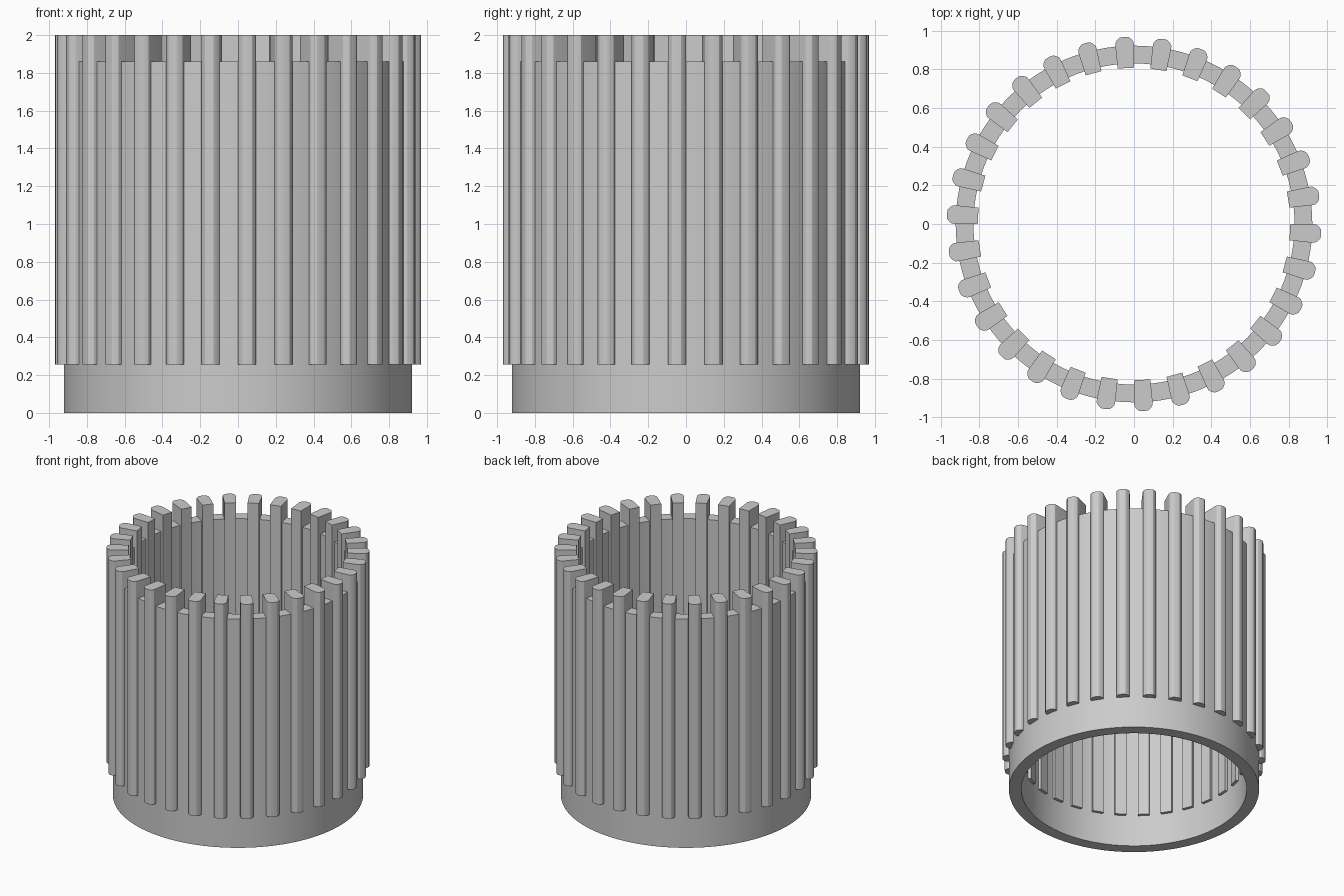
import bpy, bmesh, math
from math import cos, sin, radians

cube = bpy.data.objects.get("Cube")
if cube:
    bpy.data.objects.remove(cube, do_unlink=True)

grey = bpy.data.materials.new("light grey")
grey.use_nodes = True
colour = (0.6, 0.6, 0.6, 1)
grey.diffuse_color = colour
grey.node_tree.nodes["Principled BSDF"].inputs["Base Color"].default_value = colour

RIBS = 30
SEGMENTS = 120
RIB_BOTTOM, RIB_TOP = 0.255, 2.0
RING_TOP = 1.86


def finish(name, bm):
    bmesh.ops.recalc_face_normals(bm, faces=bm.faces)
    mesh = bpy.data.meshes.new(name)
    bm.to_mesh(mesh)
    bm.free()
    mesh.materials.append(grey)
    obj = bpy.data.objects.new(name, mesh)
    bpy.context.collection.objects.link(obj)
    bpy.ops.object.select_all(action="DESELECT")
    obj.select_set(True)
    bpy.context.view_layer.objects.active = obj
    bpy.ops.object.shade_smooth_by_angle(angle=radians(20))
    return obj


# Open sleeve: a rectangular wall section swept around the axis
bm = bmesh.new()
section = [(0.83, 0), (0.922, 0), (0.922, RING_TOP), (0.83, RING_TOP)]
loops = []
for i in range(SEGMENTS):
    a = 2 * math.pi * i / SEGMENTS
    loops.append([bm.verts.new((r * cos(a), r * sin(a), z)) for r, z in section])
for i, loop in enumerate(loops):
    following = loops[(i + 1) % SEGMENTS]
    for j in range(4):
        k = (j + 1) % 4
        bm.faces.new((loop[j], following[j], following[k], loop[k]))
finish("sleeve", bm)

# Vertical ribs: tapered blocks with rounded outer noses
half = [(0.807, 0.042), (0.922, 0.048), (0.94, 0.047), (0.956, 0.036), (0.966, 0.023), (0.969, 0)]
profile = half + [(r, -w) for r, w in reversed(half[:-1])]
bm = bmesh.new()
for n in range(RIBS):
    a = radians(n * 360 / RIBS - 3)
    rings = [[bm.verts.new((r * cos(a) - w * sin(a), r * sin(a) + w * cos(a), z))
              for r, w in profile] for z in (RIB_BOTTOM, RIB_TOP)]
    low, high = rings
    bm.faces.new(low)
    bm.faces.new(high)
    for j in range(len(profile)):
        k = (j + 1) % len(profile)
        bm.faces.new((low[j], low[k], high[k], high[j]))
finish("ribs", bm)
